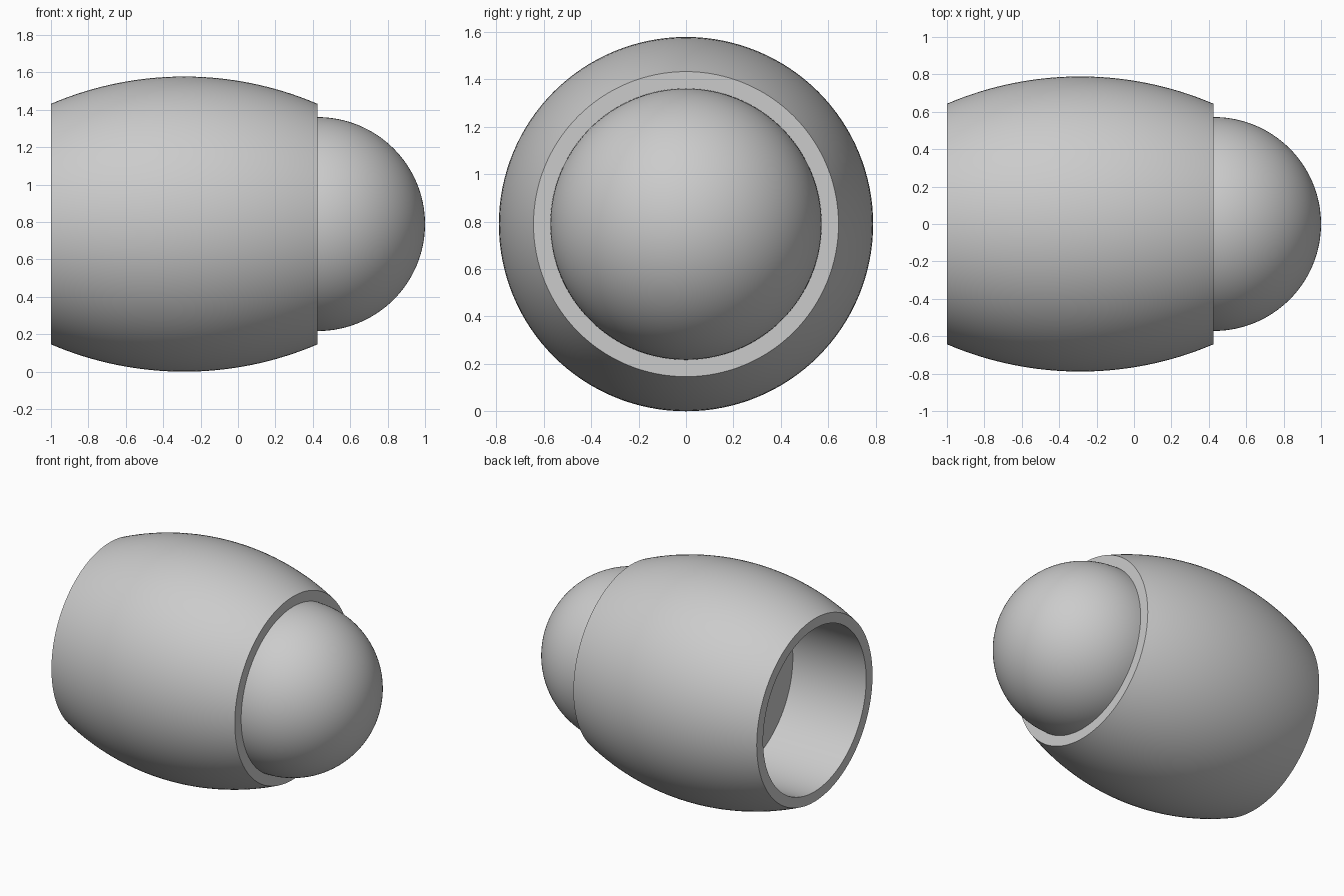
import bpy
import bmesh
from math import sin, cos, pi, tau, radians

cube = bpy.data.objects.get("Cube")
if cube:
    bpy.data.objects.remove(cube, do_unlink=True)

CENTRE_Z = 0.789
BACK, FRONT, FLOOR = -1.0, 0.425, -0.43
BULGE, END, BORE = 0.789, 0.643, 0.572

# One plain grey for the whole model
grey = bpy.data.materials.new("plain_grey")
grey.use_nodes = True
COLOUR = (0.6, 0.6, 0.6, 1)
grey.diffuse_color = COLOUR
grey.node_tree.nodes["Principled BSDF"].inputs["Base Color"].default_value = COLOUR


def lathe(name, profile, steps=128):
    """Spin an (x, radius) profile around the x axis into a closed solid."""
    bm = bmesh.new()
    verts = [bm.verts.new((x, 0, r)) for x, r in profile]
    edges = [bm.edges.new(pair) for pair in zip(verts, verts[1:])]
    bmesh.ops.spin(bm, geom=verts + edges, cent=(0, 0, 0), axis=(1, 0, 0),
                   angle=tau, steps=steps, use_duplicate=False)
    bmesh.ops.remove_doubles(bm, verts=bm.verts, dist=0.0001)
    bmesh.ops.recalc_face_normals(bm, faces=bm.faces)
    mesh = bpy.data.meshes.new(name)
    bm.to_mesh(mesh)
    bm.free()
    mesh.materials.append(grey)
    obj = bpy.data.objects.new(name, mesh)
    obj.location.z = CENTRE_Z
    bpy.context.collection.objects.link(obj)
    bpy.ops.object.select_all(action='DESELECT')
    obj.select_set(True)
    bpy.context.view_layer.objects.active = obj
    bpy.ops.object.shade_smooth_by_angle(angle=radians(30))
    return obj


# Barrel: bulging arc outside, flat front, blind round socket at the back
half = (FRONT - BACK) / 2
middle = (FRONT + BACK) / 2
sag = BULGE - END
arc_radius = (half ** 2 + sag ** 2) / (2 * sag)
outer = []
for i in range(33):
    x = half * (i / 16 - 1)
    r = BULGE - arc_radius + (arc_radius ** 2 - x ** 2) ** 0.5
    outer.append((middle + x, r))
lathe("barrel", [(FLOOR, 0), (FLOOR, BORE), (BACK, BORE)] + outer + [(FRONT, 0)])

# Dome: hemisphere on the front, its base sunk slightly into the barrel
dome = [(FRONT - 0.02, 0), (FRONT - 0.02, BORE)]
for i in range(33):
    a = i / 32 * pi / 2
    dome.append((FRONT + (1 - FRONT) * sin(a), BORE * cos(a)))
lathe("dome", dome)
